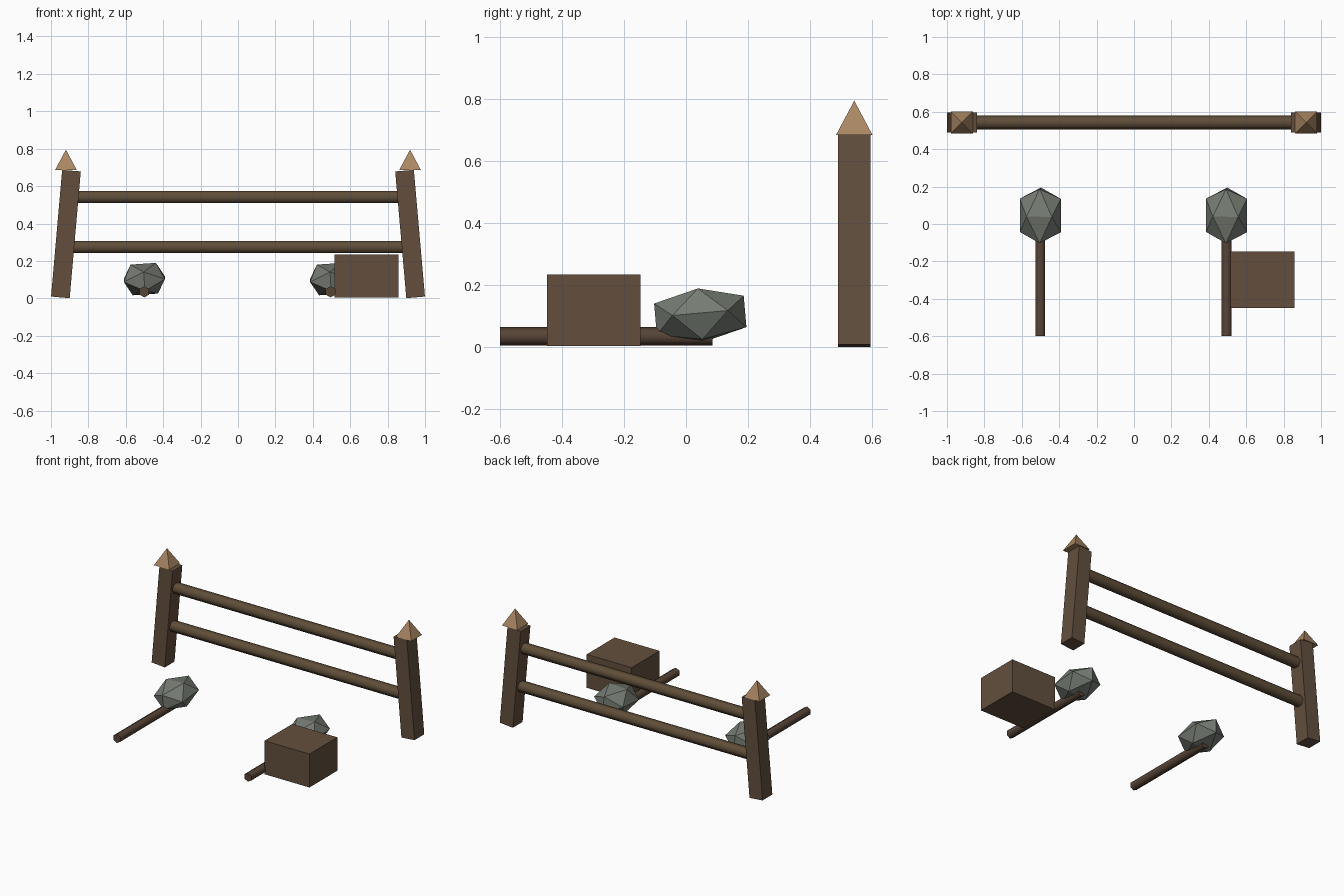
import bpy, bmesh, math
from mathutils import Matrix, Vector

if "Cube" in bpy.data.objects:
    bpy.data.objects.remove(bpy.data.objects["Cube"])


def material(name, rgb):
    m = bpy.data.materials.new(name)
    m.diffuse_color = (*rgb, 1)
    m.use_nodes = True
    m.node_tree.nodes["Principled BSDF"].inputs["Base Color"].default_value = m.diffuse_color
    return m


POST = material("post_brown", (0.125, 0.078, 0.048))
RAIL = material("rail_brown", (0.115, 0.075, 0.040))
HANDLE = material("handle_brown", (0.095, 0.058, 0.037))
TAN = material("cut_wood_tan", (0.40, 0.24, 0.125))
STONE = material("stone_grey", (0.18, 0.20, 0.17))


def finish(name, bm, mat, smooth=False):
    bmesh.ops.recalc_face_normals(bm, faces=bm.faces)
    mesh = bpy.data.meshes.new(name)
    bm.to_mesh(mesh)
    bm.free()
    mesh.materials.append(mat)
    ob = bpy.data.objects.new(name, mesh)
    bpy.context.collection.objects.link(ob)
    if smooth:
        bpy.ops.object.select_all(action='DESELECT')
        bpy.context.view_layer.objects.active = ob
        ob.select_set(True)
        bpy.ops.object.shade_smooth_by_angle(angle=math.radians(65))
    return ob


def box(name, centre, size, mat, tilt=0):
    bm = bmesh.new()
    m = (Matrix.Translation(centre) @ Matrix.Rotation(tilt, 4, 'Y')
         @ Matrix.Diagonal((*size, 1)))
    bmesh.ops.create_cube(bm, size=1, matrix=m)
    return finish(name, bm, mat)


def hex_rod(name, start, end, radius, mat, corner):
    # six-sided rod; corner is the direction one of its edges points
    start, end, u = Vector(start), Vector(end), Vector(corner)
    v = (end - start).normalized().cross(u)
    bm = bmesh.new()
    ring = []
    for k in range(6):
        a = k * math.pi / 3
        ring.append(bm.verts.new(start + radius * (u * math.cos(a) + v * math.sin(a))))
    base = bm.faces.new(ring)
    res = bmesh.ops.extrude_face_region(bm, geom=[base], use_keep_orig=True)
    verts = [g for g in res["geom"] if isinstance(g, bmesh.types.BMVert)]
    bmesh.ops.translate(bm, verts=verts, vec=end - start)
    return finish(name, bm, mat, smooth=True)


def stone(name, centre):
    # stretched icosahedron, slightly tilted
    phi = (1 + math.sqrt(5)) / 2
    m = (Matrix.Translation(centre) @ Matrix.Rotation(math.radians(5), 4, 'X')
         @ Matrix.Rotation(math.radians(-4), 4, 'Y')
         @ Matrix.Diagonal((0.068, 0.0896, 0.051, 1)))
    bm = bmesh.new()
    for a in (-1, 1):
        for b in (-phi, phi):
            for p in ((0, b, a), (a, 0, b), (b, a, 0)):
                bm.verts.new(m @ Vector(p))
    bmesh.ops.convex_hull(bm, input=bm.verts)
    return finish(name, bm, STONE)


FENCE_Y = 0.5425

# Leaning posts with upright pyramid caps
for side, s in (("left", -1), ("right", 1)):
    box(side + "_post", (s * 0.92, FENCE_Y, 0.344), (0.1, 0.106, 0.68),
        POST, tilt=-s * math.radians(5))
    bm = bmesh.new()
    bmesh.ops.create_cone(
        bm, cap_ends=True, segments=4, radius1=0.0585 * math.sqrt(2), radius2=0, depth=0.11,
        matrix=Matrix.Translation((s * 0.92, FENCE_Y, 0.74)) @ Matrix.Rotation(math.pi / 4, 4, 'Z'))
    bmesh.ops.remove_doubles(bm, verts=bm.verts, dist=1e-5)
    finish(side + "_post_cap", bm, TAN)

# Fence rails
for name, z in (("lower_rail", 0.274), ("upper_rail", 0.541)):
    hex_rod(name, (-0.89, FENCE_Y, z), (0.89, FENCE_Y, z), 0.0375, RAIL, (0, 1, 0))

# Stone hammers lying on the ground
for side, x in (("left", -0.501), ("right", 0.495)):
    hex_rod(side + "_handle", (x, -0.6, 0.035), (x, 0.085, 0.035), 0.03, HANDLE, (0, 0, 1))
    stone(side + "_stone", (x, 0.046, 0.103))

# Wooden block
box("block", (0.686, -0.297, 0.119), (0.342, 0.302, 0.23), POST)
